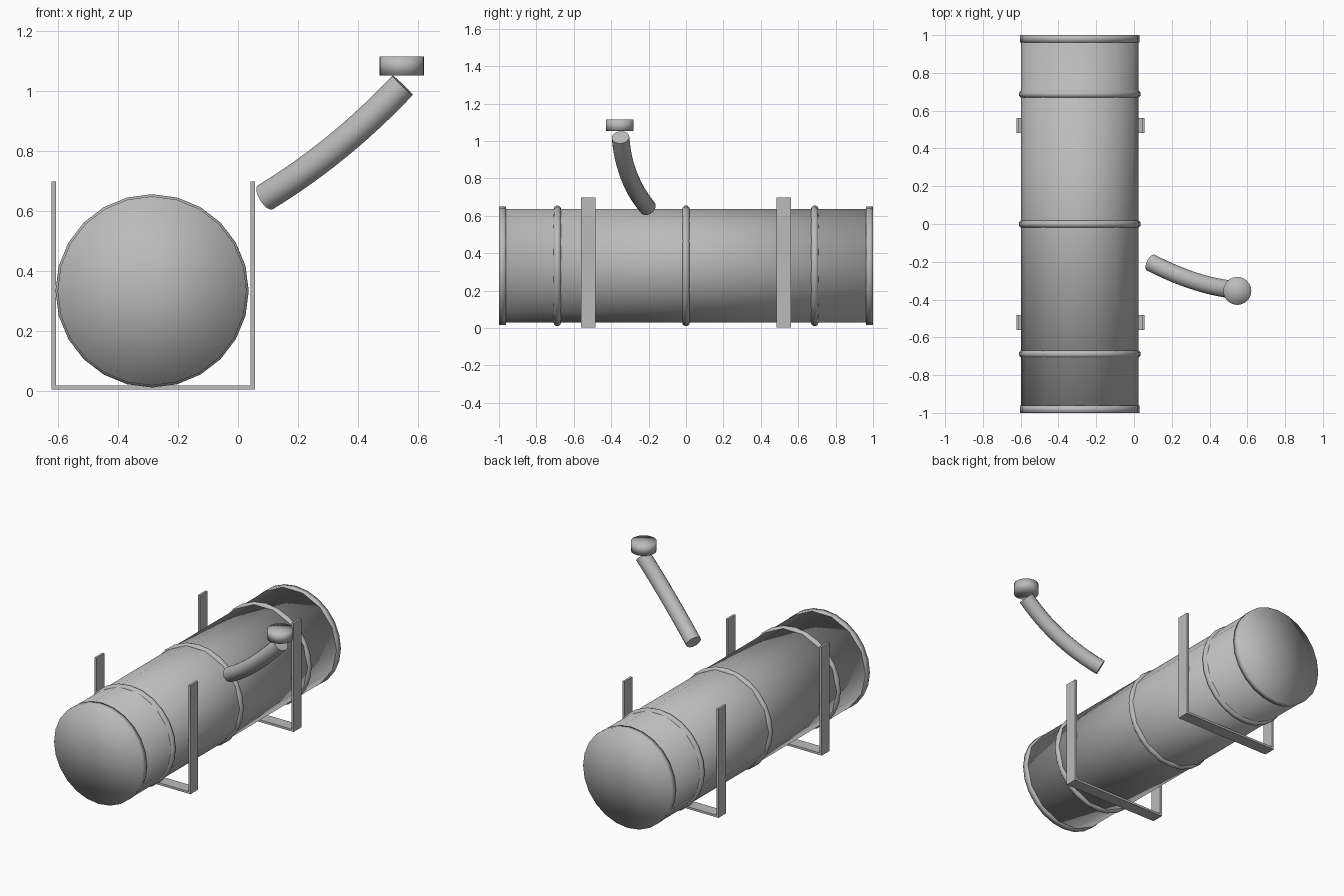
import bpy, bmesh, math
from mathutils import Vector, Matrix

cube = bpy.data.objects.get("Cube")
if cube:
    bpy.data.objects.remove(cube)

steel = bpy.data.materials.new("grey_steel")
steel.use_nodes = True
steel.diffuse_color = (0.5, 0.5, 0.5, 1)
steel.node_tree.nodes["Principled BSDF"].inputs["Base Color"].default_value = (0.5, 0.5, 0.5, 1)

CX, CZ = -0.287, 0.333          # tank axis
ALONG_Y = Matrix.Rotation(math.pi / 2, 4, 'X')


def finish(name, bm, smooth=True):
    bmesh.ops.recalc_face_normals(bm, faces=bm.faces)
    for f in bm.faces:
        f.smooth = smooth
    mesh = bpy.data.meshes.new(name)
    bm.to_mesh(mesh)
    bm.free()
    mesh.materials.append(steel)
    ob = bpy.data.objects.new(name, mesh)
    bpy.context.collection.objects.link(ob)
    return ob


def drum(name, radius, length, sides, centre, turn=Matrix(), fan=True):
    """Closed cylinder, smooth all over, with fan or plain end faces."""
    bm = bmesh.new()
    bmesh.ops.create_cone(bm, cap_ends=True, cap_tris=fan, segments=sides,
                          radius1=radius, radius2=radius, depth=length)
    bm.transform(Matrix.Translation(centre) @ turn)
    return finish(name, bm)


def sweep(name, path, radius, sides, closed=False):
    """Round tube along a list of points."""
    bm = bmesh.new()
    rings = []
    n = len(path)
    for i, p in enumerate(path):
        if closed:
            t = path[(i + 1) % n] - path[i - 1]
            side = Vector((0, 1, 0))
        else:
            t = path[min(i + 1, n - 1)] - path[max(i - 1, 0)]
            side = t.cross(Vector((0, 1, 0))).normalized()
        t.normalize()
        up = t.cross(side).normalized()
        angles = [math.tau * k / sides for k in range(sides)]
        rings.append([bm.verts.new(p + radius * (math.cos(a) * side + math.sin(a) * up))
                      for a in angles])
    for i in range(n if closed else n - 1):
        a, b = rings[i], rings[(i + 1) % n]
        for k in range(sides):
            j = (k + 1) % sides
            bm.faces.new((a[k], a[j], b[j], b[k]))
    if not closed:
        bm.faces.new(rings[0])
        bm.faces.new(rings[-1])
    return finish(name, bm)


# Tank body, a vertex pointing to each side
drum("tank_body", 0.312, 1.96, 14, (CX, 0, CZ),
     ALONG_Y @ Matrix.Rotation(math.pi / 2, 4, 'Z'), fan=False)

# End plates
for label, s in (("front", -1), ("back", 1)):
    drum(label + "_end_plate", 0.316, 0.038, 24, (CX, s * 0.981, CZ), ALONG_Y)

# Reinforcing hoops
for label, y in (("front", -0.688), ("middle", 0), ("back", 0.688)):
    circle = [Vector((CX + 0.303 * math.cos(math.tau * i / 24), y,
                      CZ + 0.303 * math.sin(math.tau * i / 24))) for i in range(24)]
    sweep(label + "_hoop", circle, 0.02, 12, closed=True)

# U-shaped mounting brackets
LEFT, RIGHT, TOP, T = -0.623, 0.056, 0.698, 0.014
outline = [(LEFT, 0.003), (RIGHT, 0.003), (RIGHT, TOP), (RIGHT - T, TOP),
           (RIGHT - T, 0.003 + T), (LEFT + T, 0.003 + T), (LEFT + T, TOP), (LEFT, TOP)]
for label, y in (("front", -0.522), ("back", 0.522)):
    bm = bmesh.new()
    face = bm.faces.new([bm.verts.new((x, y - 0.039, z)) for x, z in outline])
    out = bmesh.ops.extrude_face_region(bm, geom=[face])
    bmesh.ops.translate(bm, vec=(0, 0.078, 0),
                        verts=[v for v in out["geom"] if isinstance(v, bmesh.types.BMVert)])
    finish(label + "_bracket", bm, smooth=False)

# Curved filler pipe
a, b, c = Vector((0.09, -0.205, 0.645)), Vector((0.34, -0.333, 0.797)), Vector((0.55, -0.35, 1.02))
steps = 12
curve = [a * (1 - t) ** 2 + b * 2 * t * (1 - t) + c * t * t
         for t in (i / steps for i in range(steps + 1))]
pipe = sweep("filler_pipe", curve, 0.047, 16)

# Filler cap
drum("filler_cap", 0.074, 0.063, 32, (0.547, -0.354, 1.084))

# Keep the pipe ends crisp
bpy.ops.object.select_all(action='DESELECT')
pipe.select_set(True)
bpy.context.view_layer.objects.active = pipe
bpy.ops.object.shade_smooth_by_angle(angle=math.radians(40))
